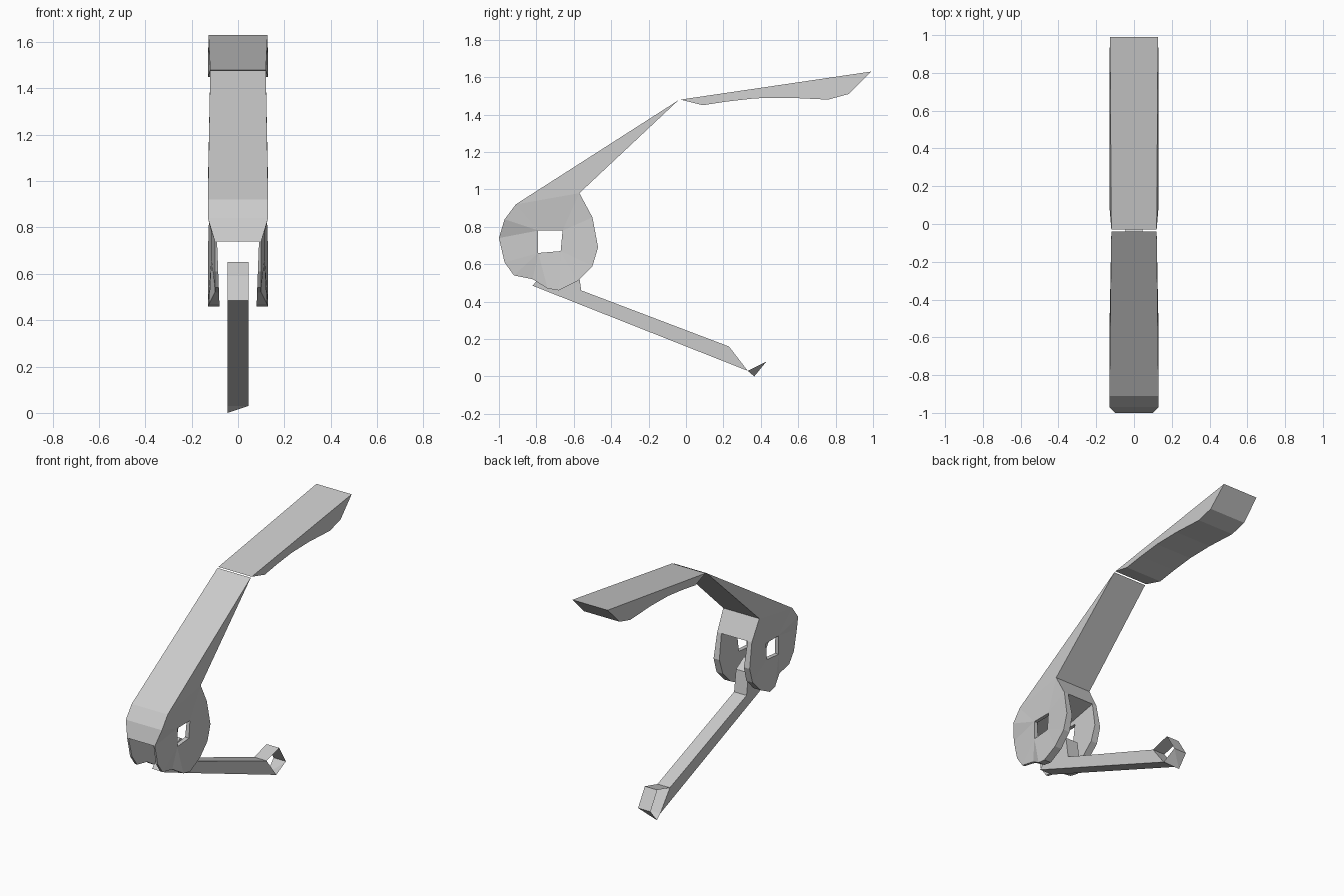
import bpy, bmesh

if "Cube" in bpy.data.objects:
    bpy.data.objects.remove(bpy.data.objects["Cube"])


def finish(name, bm):
    bmesh.ops.remove_doubles(bm, verts=bm.verts, dist=0.0005)
    bmesh.ops.recalc_face_normals(bm, faces=bm.faces)
    mesh = bpy.data.meshes.new(name)
    bm.to_mesh(mesh)
    bm.free()
    obj = bpy.data.objects.new(name, mesh)
    bpy.context.collection.objects.link(obj)
    return obj


def strip(bm, profile, closed=True):
    """Span a (y, z, half width) profile across x; return the two side rows."""
    rows = [[bm.verts.new((s * w, y, z)) for y, z, w in profile] for s in (-1, 1)]
    n = len(profile)
    for i in range(n if closed else n - 1):
        j = (i + 1) % n
        bm.faces.new((rows[0][i], rows[0][j], rows[1][j], rows[1][i]))
    return rows


def solid(name, profile):
    bm = bmesh.new()
    for row in strip(bm, profile):
        bm.faces.new(row)
    return finish(name, bm)


# Upper blade with arched underside
solid("upper_blade", [
    (-0.03, 1.48, 0.12), (0.09, 1.45, 0.13), (0.22, 1.47, 0.13), (0.37, 1.487, 0.13),
    (0.55, 1.49, 0.13), (0.76, 1.48, 0.13), (0.87, 1.51, 0.13), (0.99, 1.63, 0.127)])

# Tapered arm, open on the sides where the cheek plates close it
bm = bmesh.new()
rows = strip(bm, [
    (-0.04, 1.477, 0.12), (-0.91, 0.92, 0.13), (-0.97, 0.84, 0.13), (-1.0, 0.74, 0.10),
    (-0.50, 0.85, 0.125), (-0.57, 0.98, 0.13)])
for r in rows:
    bm.faces.new((r[0], r[1], r[5]))
finish("arm", bm)

# Cheek plates: faceted discs with a square hole; y, z, x, matching hole corner
rim = [
    (-0.91, 0.92, 0.13, 0), (-0.97, 0.84, 0.13, 0), (-1.0, 0.74, 0.10, 0),
    (-0.97, 0.61, 0.10, 1), (-0.92, 0.54, 0.10, 1), (-0.82, 0.52, 0.10, 1),
    (-0.74, 0.47, 0.125, 1), (-0.68, 0.46, 0.13, 2), (-0.58, 0.51, 0.13, 2),
    (-0.50, 0.59, 0.13, 2), (-0.47, 0.69, 0.13, 2), (-0.50, 0.85, 0.125, 3),
    (-0.57, 0.98, 0.13, 3)]
hole = [(-0.79, 0.78), (-0.79, 0.66), (-0.67, 0.67), (-0.66, 0.78)]


def inner_x(z):
    return 0.08 + 0.03 * min(1, max(0, (z - 0.46) / 0.4)) * 0.5


for side, label in ((-1, "left"), (1, "right")):
    bm = bmesh.new()
    layers = []
    for inside in (False, True):
        R = [bm.verts.new((side * (inner_x(z) if inside else x), y, z)) for y, z, x, h in rim]
        H = [bm.verts.new((side * (inner_x(z) if inside else 0.115), y, z)) for y, z in hole]
        for i in range(len(rim)):
            j = (i + 1) % len(rim)
            a, b = rim[i][3], rim[j][3]
            bm.faces.new((R[i], R[j], H[a]) if a == b else (R[i], R[j], H[b], H[a]))
        layers.append((R, H))
    for out, inn in zip(*layers):
        for i in range(len(out)):
            j = (i + 1) % len(out)
            bm.faces.new((out[i], out[j], inn[j], inn[i]))
    finish(label + "_cheek_plate", bm)

# Lower bar hinged between the plates
W = 0.045
solid("lower_bar", [(y, z, W) for y, z in (
    (0.33, 0.03), (-0.82, 0.485), (-0.73, 0.59), (-0.66, 0.65),
    (-0.58, 0.60), (-0.56, 0.46), (0.23, 0.16))])

# Open eye at the bar's end, with one skewed lower corner
bm = bmesh.new()
left, right = strip(bm, [(y, z, W) for y, z in (
    (0.23, 0.16), (0.36, 0.195), (0.43, 0.08))], closed=False)
low_l = bm.verts.new((-W, 0.365, 0.0))
back_l = bm.verts.new((-W, 0.33, 0.03))
back_r = bm.verts.new((W, 0.33, 0.03))
for f in ((left[2], right[2], low_l), (right[2], back_r, low_l), (low_l, back_r, back_l)):
    bm.faces.new(f)
finish("bar_end_eye", bm)
